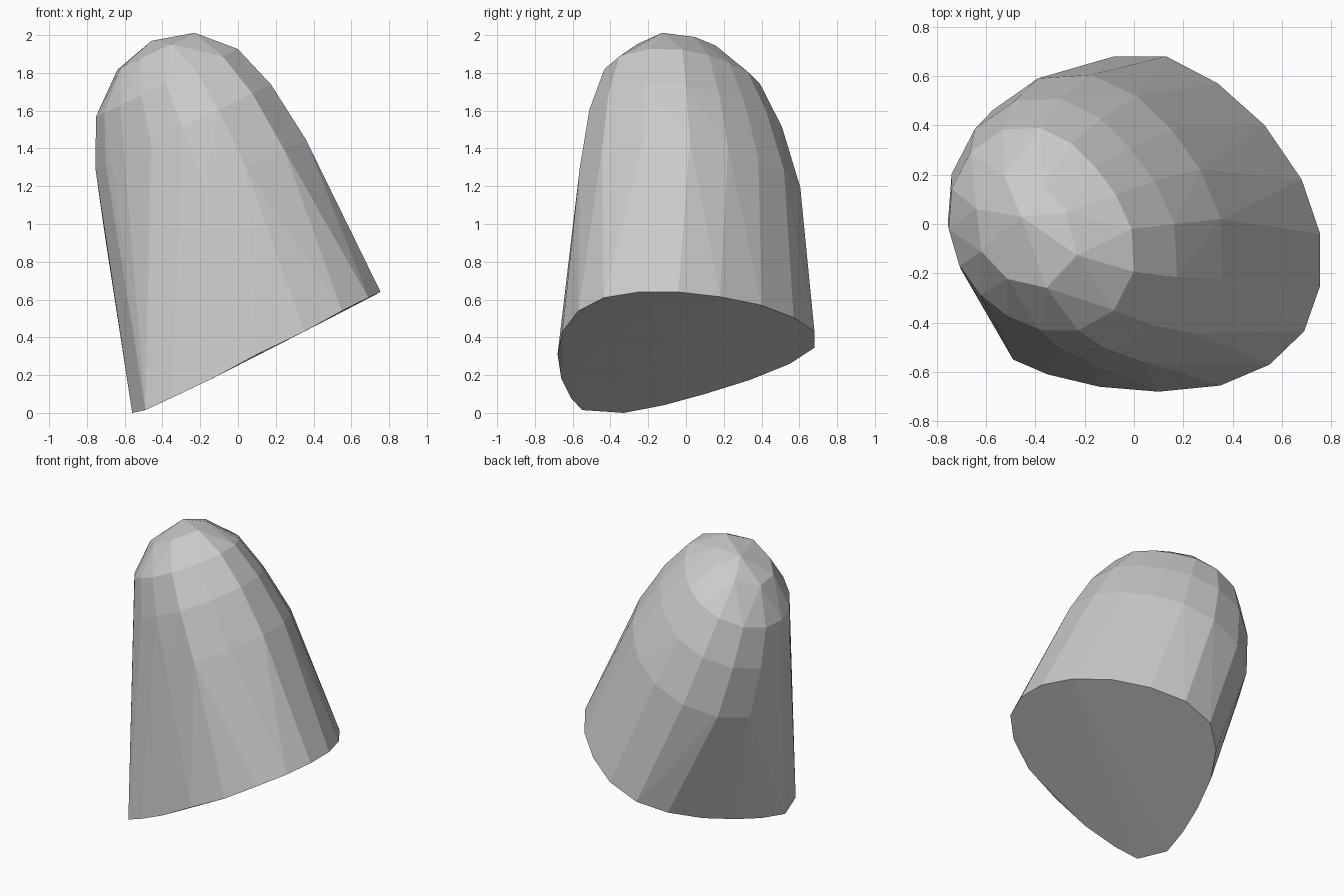
import bpy, bmesh, math
from mathutils import Vector

if "Cube" in bpy.data.objects:
    bpy.data.objects.remove(bpy.data.objects["Cube"])

# Slanted, teardrop-shaped foot outline
FOOT = [(-.56, -.33, 0), (-.49, -.55, .015), (-.35, -.61, .08), (-.14, -.66, .18),
        (.10, -.68, .31), (.35, -.655, .43), (.55, -.57, .54), (.69, -.435, .61),
        (.755, -.25, .64), (.755, -.04, .64), (.68, .18, .615), (.53, .40, .57),
        (.34, .57, .505), (.13, .68, .43), (-.08, .68, .345), (-.24, .55, .26),
        (-.37, .34, .175), (-.46, .10, .10), (-.52, -.12, .04)]

# Dome rings on the leaning axis:
# height, centre across, centre y, radius, skew amount, sides, start angle
RINGS = [(1.15, .355, .02, .585, 1, 16, 0), (1.49, .385, .0, .508, 1, 16, 0),
         (1.735, .408, -.02, .410, .8, 16, 0), (1.91, .425, -.03, .225, .5, 8, -22.5)]


def leaning(u, y, w):
    """Turn leaning-axis coordinates into world coordinates."""
    return Vector(((.9 * u - .43 * w) / .995, y, (.43 * u + .9 * w) / .995))


points = [Vector(p) for p in FOOT]
for w, cu, cy, radius, skew, sides, start in RINGS:
    for i in range(sides):
        a = math.tau * i / sides + math.radians(start)
        # the cross-section is longer along one diagonal than the other
        r = radius - skew * (.055 * math.sin(2 * a)
                             + .012 * (math.sin(a) + math.sin(3 * a)))
        points.append(leaning(cu + r * math.cos(a), cy + r * math.sin(a), w))
points.append(leaning(.435, .03, 1.97))

# Wrap the foot and dome in one convex, faceted skin
bm = bmesh.new()
for p in points:
    bm.verts.new(p)
bmesh.ops.convex_hull(bm, input=bm.verts[:])
loose = [v for v in bm.verts if not v.link_faces]
bmesh.ops.delete(bm, geom=loose, context='VERTS')
bmesh.ops.dissolve_limit(bm, angle_limit=math.radians(1.5),
                         verts=bm.verts[:], edges=bm.edges[:])
bmesh.ops.recalc_face_normals(bm, faces=bm.faces[:])

mesh = bpy.data.meshes.new("domed_stump")
bm.to_mesh(mesh)
bm.free()
bpy.context.collection.objects.link(bpy.data.objects.new("domed_stump", mesh))
